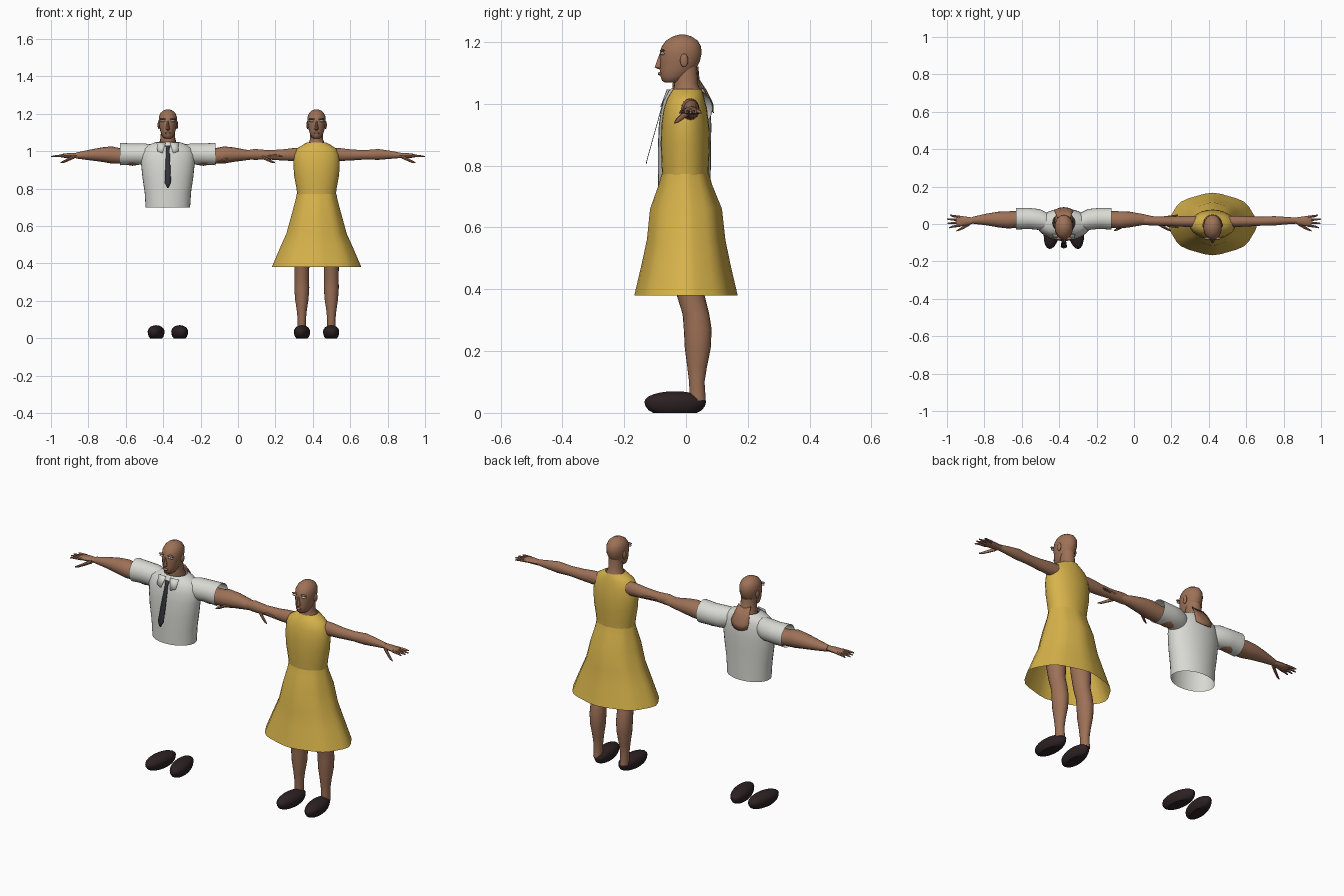
import bpy, bmesh, math
from mathutils import Matrix, Vector

if "Cube" in bpy.data.objects:
    bpy.data.objects.remove(bpy.data.objects["Cube"])


def material(name, rgb):
    m = bpy.data.materials.new(name)
    m.use_nodes = True
    m.diffuse_color = (*rgb, 1)
    m.node_tree.nodes["Principled BSDF"].inputs["Base Color"].default_value = (*rgb, 1)
    return m


SKIN = material("brown skin", (0.34, 0.165, 0.095))
YELLOW = material("yellow cloth", (0.68, 0.45, 0.07))
WHITE = material("white cloth", (0.70, 0.70, 0.66))
TIE = material("charcoal tie", (0.035, 0.038, 0.046))
SHOE = material("dark shoe leather", (0.026, 0.015, 0.017))
EYE = material("eye white", (0.8, 0.8, 0.78))
made = []


def finish(name, bm, mat):
    bmesh.ops.recalc_face_normals(bm, faces=bm.faces)
    me = bpy.data.meshes.new(name)
    bm.to_mesh(me)
    bm.free()
    me.materials.append(mat)
    ob = bpy.data.objects.new(name, me)
    bpy.context.collection.objects.link(ob)
    made.append(ob)
    return ob


def loft(name, mat, rings, axis="z", n=20, caps=True, origin=0, side=1, wave=0):
    """Skin elliptical rings (position, centre u, centre v, radius u, radius v)."""
    bm = bmesh.new()
    loops = []
    for p, cu, cv, ru, rv in rings:
        loop = []
        for i in range(n):
            a = math.tau * i / n
            k = 1 + wave * math.cos(8 * a)
            u, v = cu + ru * k * math.cos(a), cv + rv * k * math.sin(a)
            co = (origin + u, v, p) if axis == "z" else (origin + side * p, u, v)
            loop.append(bm.verts.new(co))
        loops.append(loop)
    for a, b in zip(loops, loops[1:]):
        for i in range(n):
            j = (i + 1) % n
            bm.faces.new((a[i], a[j], b[j], b[i]))
    if caps:
        bm.faces.new(loops[0])
        bm.faces.new(loops[-1])
    return finish(name, bm, mat)


def body(name, mat, rows, **kw):
    """Upright loft from rows of (height, half width, front y, back y)."""
    rings = [(z, 0, (f + b) / 2, w, (b - f) / 2) for z, w, f, b in rows]
    return loft(name, mat, rings, **kw)


def blob(name, mat, centre, size, flat_floor=False, turn=0):
    bm = bmesh.new()
    bmesh.ops.create_uvsphere(bm, u_segments=20, v_segments=12, radius=1)
    for v in bm.verts:
        v.co = Vector(v.co[i] * size[i] for i in range(3))
        if flat_floor and v.co.z < 0:
            v.co.z = max(v.co.z * 1.6, -centre[2])
    bm.transform(Matrix.Translation(centre) @ Matrix.Rotation(turn, 4, "Z"))
    return finish(name, bm, mat)


def plate(name, mat, rows):
    """Thin sheet made of rows of points."""
    bm = bmesh.new()
    grid = [[bm.verts.new(p) for p in row] for row in rows]
    for a, b in zip(grid, grid[1:]):
        for i in range(len(a) - 1):
            bm.faces.new((a[i], a[i + 1], b[i + 1], b[i]))
    ob = finish(name, bm, mat)
    mod = ob.modifiers.new("thickness", "SOLIDIFY")
    mod.thickness = 0.002
    return ob


def head(who, x):
    body(who + "_head", SKIN, [
        (1.068, .016, -.068, -.03), (1.075, .026, -.078, -.01), (1.09, .034, -.083, .012),
        (1.11, .041, -.085, .03), (1.135, .046, -.084, .044), (1.16, .049, -.085, .05),
        (1.185, .048, -.079, .049), (1.205, .039, -.064, .037), (1.218, .024, -.042, .017),
        (1.224, .008, -.02, -.004)], origin=x, n=24)
    body(who + "_nose", SKIN, [
        (1.112, .006, -.09, -.07), (1.118, .011, -.102, -.07),
        (1.14, .007, -.094, -.07), (1.162, .005, -.086, -.07)], origin=x, n=10)
    blob(who + "_lips", SKIN, (x, -.084, 1.097), (.015, .007, .006))
    for s, label in ((1, "left"), (-1, "right")):
        blob(f"{who}_{label}_ear", SKIN, (x + s * .048, -.006, 1.14), (.007, .013, .022))
        blob(f"{who}_{label}_eye", EYE, (x + s * .026, -.076, 1.162), (.015, .007, .005))
        blob(f"{who}_{label}_brow", SKIN, (x + s * .026, -.077, 1.172), (.017, .008, .004))


def arm(who, x, s, label, reach, rows):
    loft(f"{who}_{label}_arm", SKIN, rows, axis="x", origin=x, side=s, n=16)
    # palm, four fingers and a drooping thumb
    loft(f"{who}_{label}_palm", SKIN, [
        (reach - .14, .018, .977, .016, .014), (reach - .10, .016, .977, .024, .014),
        (reach - .06, .015, .976, .03, .010), (reach - .05, .015, .975, .026, .006)],
        axis="x", origin=x, side=s, n=12)
    for i in range(4):
        y = -.008 + i * .015
        spread = (i - 1.5) * .004
        tip = reach - (.012, .002, 0, .015)[i]
        loft(f"{who}_{label}_finger_{i + 1}", SKIN, [
            (reach - .07, y, .976, .007, .008), (reach - .03, y + spread, .974, .006, .006),
            (tip, y + spread * 2, .971, .003, .003)], axis="x", origin=x, side=s, n=8)
    loft(f"{who}_{label}_thumb", SKIN, [
        (reach - .125, .004, .972, .010, .011), (reach - .095, -.014, .957, .009, .009),
        (reach - .07, -.028, .945, .007, .007), (reach - .052, -.036, .939, .003, .003)],
        axis="x", origin=x, side=s, n=8)


def shoe(name, x, turn):
    blob(name, SHOE, (x, -.035, .036), (.043, .1, .034), flat_floor=True, turn=turn)


SIDES = ((1, "left"), (-1, "right"))

# Woman: head, neck, sleeveless dress
wx = .42
head("woman", wx)
body("woman_neck", SKIN, [(1.02, .052, -.045, .052), (1.045, .042, -.04, .047),
                          (1.065, .034, -.038, .038), (1.12, .034, -.04, .036)], origin=wx)
body("dress_bodice", YELLOW, [
    (.765, .103, -.077, .073), (.80, .107, -.079, .074), (.87, .12, -.082, .077),
    (.93, .124, -.08, .075), (.98, .12, -.073, .068), (1.015, .104, -.062, .06),
    (1.035, .073, -.05, .055), (1.048, .048, -.042, .05)], origin=wx, n=24, caps=False)
body("dress_skirt", YELLOW, [
    (.772, .104, -.078, .074), (.74, .11, -.086, .082), (.66, .131, -.114, .114),
    (.56, .158, -.124, .125), (.48, .193, -.141, .141), (.38, .235, -.164, .164)],
    origin=wx, n=32, caps=False, wave=.02)
for s, label in SIDES:
    arm("woman", wx, s, label, .58, [
        (.085, .014, .982, .03, .036), (.13, .014, .982, .03, .034), (.19, .014, .98, .027, .029),
        (.26, .015, .981, .024, .025), (.33, .017, .983, .025, .029),
        (.39, .018, .981, .02, .022), (.45, .018, .978, .016, .014)])
    loft(f"woman_{label}_leg", SKIN, [
        (.04, 0, .038, .022, .026), (.10, 0, .035, .022, .025), (.15, 0, .036, .027, .032),
        (.21, 0, .038, .036, .042), (.27, 0, .038, .04, .045), (.32, 0, .032, .039, .043),
        (.38, 0, .015, .04, .045), (.48, 0, .005, .048, .052), (.62, 0, 0, .056, .06)],
        origin=wx + s * .079)
    shoe(f"woman_{label}_shoe", wx + s * .078, s * .08)

# Man: head, flaring neck, shirt, tie
mx = -.375
head("man", mx)
body("man_neck", SKIN, [(1.0, .05, -.03, .072), (1.04, .046, -.045, .062),
                        (1.065, .039, -.043, .045), (1.12, .037, -.04, .04)], origin=mx)
plate("neck_back_flap", SKIN, [
    [(mx + t * w, y - .012 * t * t, z + .012 * t * t) for t in (-1, -.5, 0, .5, 1)]
    for z, y, w in ((1.075, .046, .036), (1.04, .069, .044), (1.0, .088, .052), (.97, .09, .046))])
body("shirt_body", WHITE, [
    (.70, .119, -.09, .08), (.78, .124, -.091, .08), (.86, .136, -.091, .081),
    (.93, .143, -.088, .082), (.98, .144, -.081, .08), (1.015, .13, -.071, .074),
    (1.035, .102, -.06, .068), (1.05, .06, -.048, .06)], origin=mx, n=32, caps=False)
plate("tie", TIE, [[(mx - w, y, z), (mx + w, y, z)] for z, y, w in (
    (1.03, -.068, .013), (1.012, -.073, .009), (.83, -.124, .017), (.805, -.13, .004))])
for s, label in SIDES:
    plate(f"{label}_collar", WHITE, [
        [(mx + s * .012, -.062, 1.046), (mx + s * .06, -.054, 1.046)],
        [(mx + s * .028, -.083, .99), (mx + s * .056, -.078, 1.0)]])
    loft(f"shirt_{label}_sleeve", WHITE, [
        (.09, .012, .985, .048, .052), (.13, .024, .985, .056, .057), (.19, .03, .985, .056, .056),
        (.255, .028, .985, .058, .06)], axis="x", origin=mx, side=s, n=24, caps=False)
    arm("man", mx, s, label, .625, [
        (.12, .025, .978, .04, .045), (.19, .028, .971, .042, .049), (.25, .024, .974, .045, .041),
        (.30, .022, .98, .046, .046), (.35, .024, .982, .042, .039),
        (.42, .024, .98, .03, .028), (.49, .02, .977, .018, .016)])
    shoe(f"man_{label}_shoe", mx + s * .063, s * .15)

# Smooth shading with sharp creases kept
bpy.ops.object.select_all(action="DESELECT")
for ob in made:
    ob.select_set(True)
bpy.context.view_layer.objects.active = made[0]
bpy.ops.object.shade_smooth_by_angle(angle=math.radians(40))
